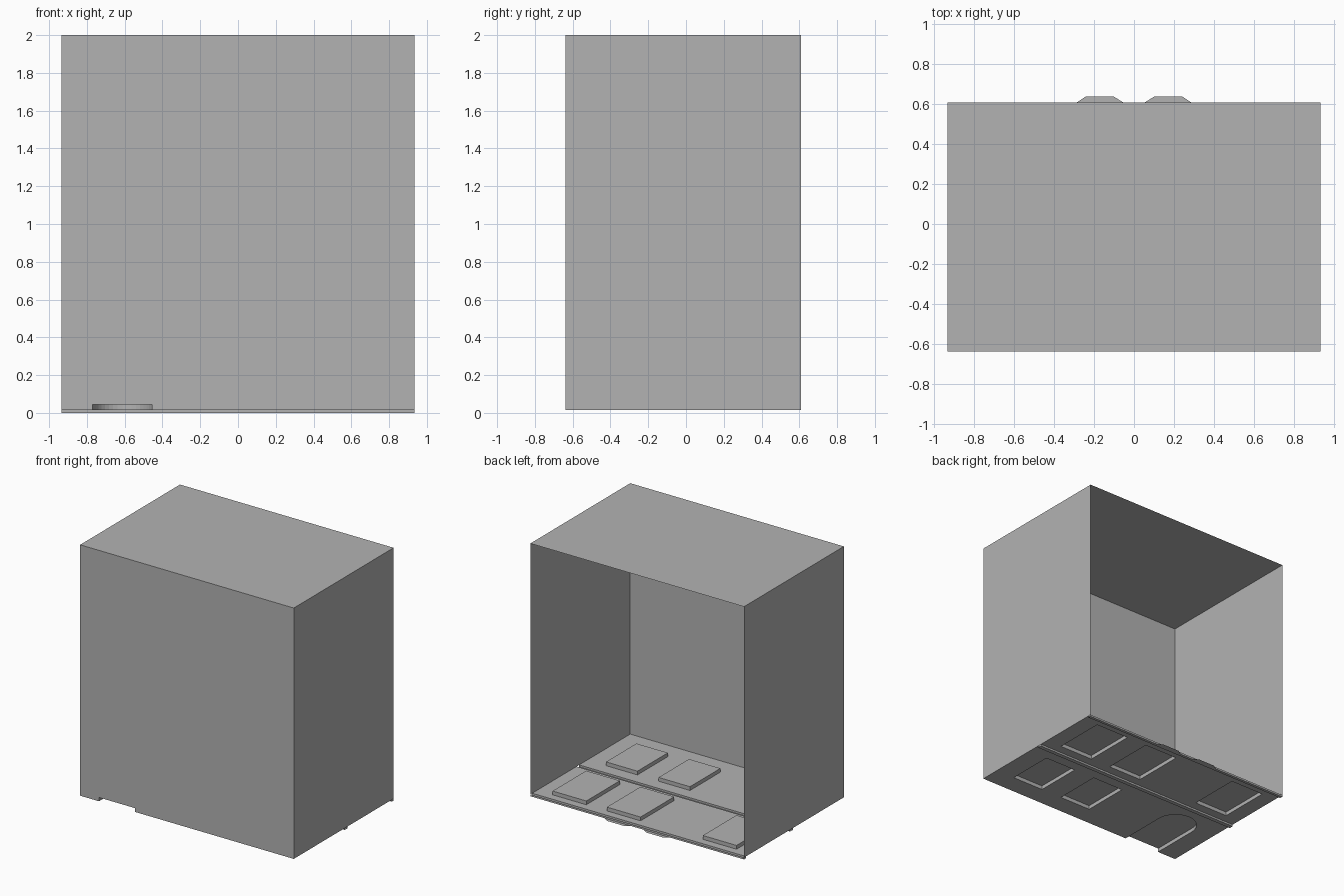
import bpy, bmesh, math
from mathutils import Vector

cube = bpy.data.objects.get("Cube")
if cube:
    bpy.data.objects.remove(cube, do_unlink=True)

GREY = (0.45, 0.45, 0.45, 1.0)
mat = bpy.data.materials.new("plain_grey")
mat.use_nodes = True
mat.diffuse_color = GREY
mat.node_tree.nodes["Principled BSDF"].inputs["Base Color"].default_value = GREY

W = 0.935                       # half width
FRONT, BACK = -0.638, 0.61
FLOOR, PAD, TOP = 0.015, 0.045, 2.0
RIB = (0.0, 0.033)              # middle rib under the floor
LIP = 0.587                     # front of the rear rib


def finish(name, bm):
    bmesh.ops.remove_doubles(bm, verts=bm.verts, dist=0.0001)
    me = bpy.data.meshes.new(name)
    bm.to_mesh(me)
    bm.free()
    me.materials.append(mat)
    ob = bpy.data.objects.new(name, me)
    bpy.context.collection.objects.link(ob)
    return ob


def face(bm, pts):
    return bm.faces.new([bm.verts.new(p) for p in pts])


def rect(x0, x1, y0, y1):
    return [(x0, y0), (x1, y0), (x1, y1), (x0, y1)]


def holed_sheet(name, outline, holes, z):
    """Flat sheet with openings."""
    bm = bmesh.new()
    edges = []
    for loop in [outline] + holes:
        vs = [bm.verts.new((x, y, z)) for x, y in loop]
        edges += [bm.edges.new((vs[i - 1], vs[i])) for i in range(len(vs))]
    bmesh.ops.triangle_fill(bm, use_beauty=True, edges=edges, normal=Vector((0, 0, 1)))
    return finish(name, bm)


def raised_pad(name, loop, closed=True):
    """Cap and side walls, hollow underneath."""
    bm = bmesh.new()
    face(bm, [(x, y, PAD) for x, y in loop])
    for i in range(0 if closed else 1, len(loop)):
        a, b = loop[i - 1], loop[i]
        face(bm, [(*a, FLOOR), (*b, FLOOR), (*b, PAD), (*a, PAD)])
    return finish(name, bm)


# Raised pads
rear_pads = [rect(x, x + 0.295, 0.105, 0.525) for x in (-0.81, 0.03, 0.505)]
front_pads = [rect(x, x + 0.275, -0.48, -0.10) for x in (0.035, 0.495)]
for i, loop in enumerate(rear_pads):
    raised_pad(f"rear_pad_{i + 1}", loop)
for i, loop in enumerate(front_pads):
    raised_pad(f"front_pad_{i + 1}", loop)

# Round-ended channel opening through the front wall
cx, r = -0.612, 0.158
cy = -0.09 - r
arc = [(cx + r * math.cos(math.pi * (1 - i / 20)), cy + r * math.sin(math.pi * i / 20))
       for i in range(21)]
channel = [(cx - r, FRONT)] + arc + [(cx + r, FRONT)]
raised_pad("round_channel", channel, closed=False)

# Floor sheets
holed_sheet("front_floor", [(-W, FRONT)] + channel + [(W, FRONT), (W, RIB[0]), (-W, RIB[0])],
            front_pads, FLOOR)
holed_sheet("rear_floor", rect(-W, W, RIB[1], LIP), rear_pads, FLOOR)

# Hollow ribs pressed down below the floor
for name, y0, y1 in (("middle_rib", *RIB), ("rear_rib", LIP, BACK)):
    bm = bmesh.new()
    prof = [(y0, FLOOR), (y0, 0), (y1, 0), (y1, FLOOR)]
    for a, b in zip(prof, prof[1:]):
        face(bm, [(-W, *a), (W, *a), (W, *b), (-W, *b)])
    finish(name, bm)

# Thin shell: front wall with channel opening, side walls and roof
bm = bmesh.new()
face(bm, [(x, FRONT, z) for x, z in (
    (-W, FLOOR), (cx - r, FLOOR), (cx - r, PAD), (cx + r, PAD), (cx + r, FLOOR),
    (W, FLOOR), (W, TOP), (-W, TOP))])
for x in (-W, W):
    face(bm, [(x, FRONT, FLOOR), (x, BACK, FLOOR), (x, BACK, TOP), (x, FRONT, TOP)])
face(bm, [(x, y, TOP) for x, y in rect(-W, W, FRONT, BACK)])
finish("shell", bm)

# Flat tapered tabs on the rear edge
for side, s in (("right", -1), ("left", 1)):
    bm = bmesh.new()
    face(bm, [(s * x, y, 0) for x, y in (
        (0.055, BACK), (0.1, 0.638), (0.243, 0.638), (0.285, BACK))])
    finish(f"{side}_tab", bm)
